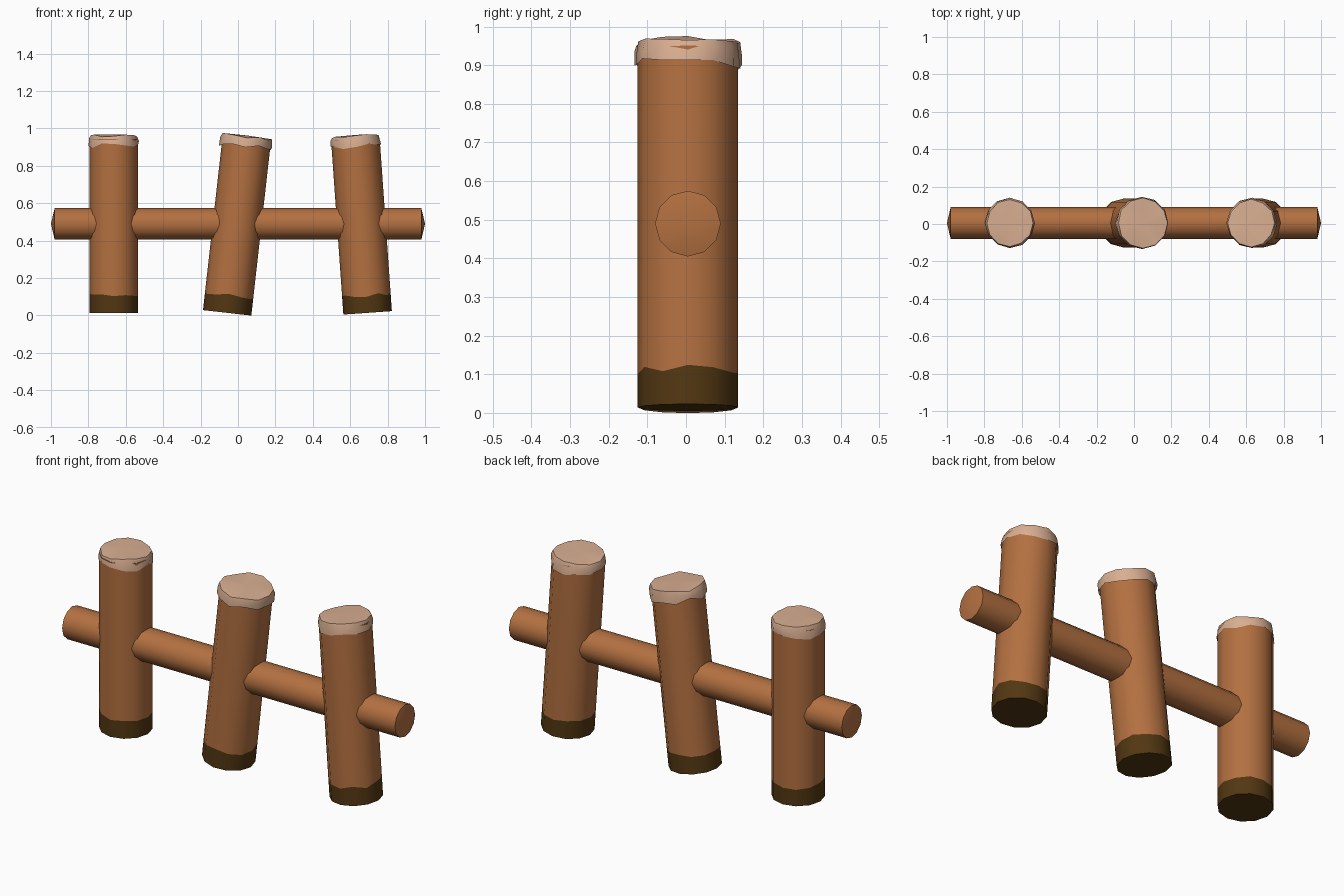
import bpy, bmesh, random
from math import sin, cos, pi, radians
from mathutils import Matrix, Vector

if "Cube" in bpy.data.objects:
    bpy.data.objects.remove(bpy.data.objects["Cube"])

random.seed(4)
SIDES = 12
Y0 = 0.005


def material(name, rgb):
    m = bpy.data.materials.new(name)
    m.diffuse_color = (*rgb, 1)
    m.use_nodes = True
    m.node_tree.nodes["Principled BSDF"].inputs["Base Color"].default_value = m.diffuse_color
    return m


WOOD = material("brown wood", (0.45, 0.162, 0.052))
DARK = material("dark base", (0.085, 0.038, 0.006))
PALE = material("pale cut wood", (0.69, 0.425, 0.285))


def lathe(name, rings, mats, matrix, bottom=0.0, top=0.0, angle=40):
    """Skin rings of (radius, heights) with end fans; ring i uses mats[i]."""
    bm = bmesh.new()
    loops = []
    for radius, heights in rings:
        loops.append([bm.verts.new((r * cos(2 * pi * k / SIDES), r * sin(2 * pi * k / SIDES), h))
                      for k, (r, h) in enumerate(zip(radius, heights))])
    order = list(dict.fromkeys(mats))
    for i in range(len(loops) - 1):
        for k in range(SIDES):
            j = (k + 1) % SIDES
            f = bm.faces.new((loops[i][k], loops[i][j], loops[i + 1][j], loops[i + 1][k]))
            f.material_index = order.index(mats[i])
    for loop, offset, mat in ((loops[0], bottom, mats[0]), (loops[-1], top, mats[-1])):
        z = sum(v.co.z for v in loop) / SIDES + offset
        centre = bm.verts.new((0, 0, z))
        for k in range(SIDES):
            f = bm.faces.new((loop[k], loop[(k + 1) % SIDES], centre))
            f.material_index = order.index(mat)
    bmesh.ops.recalc_face_normals(bm, faces=bm.faces)
    mesh = bpy.data.meshes.new(name)
    bm.to_mesh(mesh)
    bm.free()
    for m in order:
        mesh.materials.append(m)
    ob = bpy.data.objects.new(name, mesh)
    bpy.context.collection.objects.link(ob)
    ob.matrix_world = matrix
    bpy.ops.object.select_all(action='DESELECT')
    ob.select_set(True)
    bpy.context.view_layer.objects.active = ob
    bpy.ops.object.shade_smooth_by_angle(angle=radians(angle))


def even(v):
    return [v] * SIDES


def rough(v, amount):
    return [v + random.uniform(-amount, amount) for _ in range(SIDES)]


# Horizontal rail with shallow domed ends
rail = Matrix.Translation((0, Y0, 0.49)) @ Matrix.Rotation(pi / 2, 4, 'Y')
lathe("rail", [(even(0.085), even(-0.98)), (even(0.085), even(0.98))],
      [WOOD, WOOD], rail, -0.02, 0.02)

# Posts: foot x, head x, radius of the worn cap
for side, foot, head, cap in (("left", -0.664, -0.664, 0.131),
                              ("middle", -0.058, 0.049, 0.139),
                              ("right", 0.693, 0.626, 0.132)):
    axis = Vector((head - foot, 0, 0.95))
    tilt = axis.to_track_quat('Z', 'Y').to_matrix()
    # keep the lean purely in the front plane
    lean = Vector((0, 0, 1)).rotation_difference(axis).to_matrix().to_4x4()
    place = Matrix.Translation((foot, Y0, 0.014)) @ lean
    # Post with uneven dark foot
    lathe(side + "_post",
          [(even(0.13), even(0)), (even(0.13), rough(0.094, 0.008)), (even(0.13), even(0.93))],
          [DARK, WOOD, WOOD], place)
    # Lumpy pale cap over the post head
    lathe(side + "_post_cap",
          [(even(0.122), even(0.915)),
           (rough(cap + 0.002, 0.003), rough(0.893, 0.014)),
           (rough(cap + 0.001, 0.003), rough(0.925, 0.007)),
           (rough(cap - 0.006, 0.003), rough(0.947, 0.006))],
          [PALE] * 4, place, 0.0, 0.006, 50)
